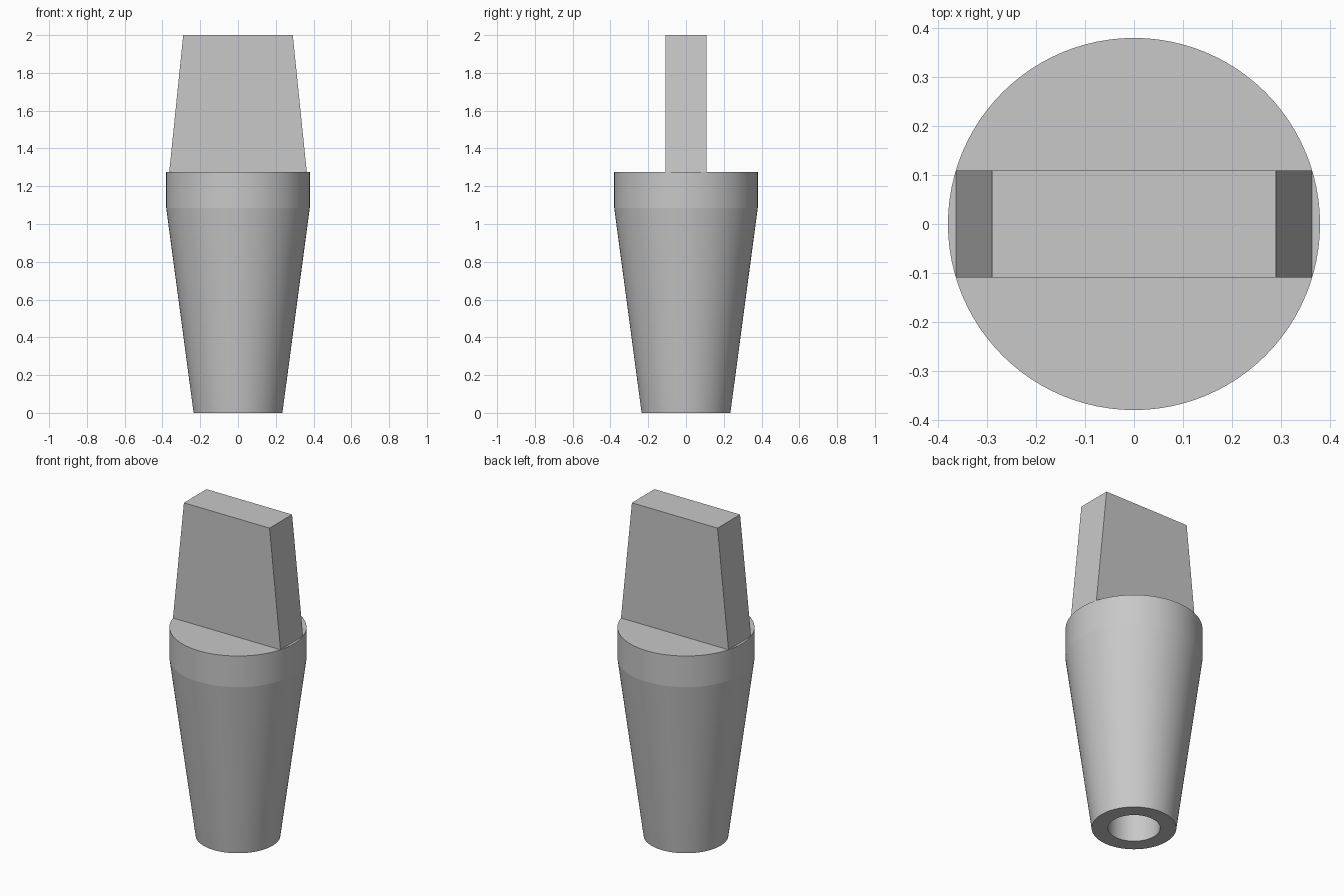
import bpy, bmesh, math

cube = bpy.data.objects.get("Cube")
if cube:
    bpy.data.objects.remove(cube, do_unlink=True)

# Single plain grey
grey = bpy.data.materials.new("plain_grey")
grey.use_nodes = True
colour = (0.58, 0.58, 0.58, 1.0)
grey.diffuse_color = colour
grey.node_tree.nodes["Principled BSDF"].inputs["Base Color"].default_value = colour


def finish(name, bm):
    """Turn a bmesh into a linked, coloured object."""
    bmesh.ops.recalc_face_normals(bm, faces=bm.faces)
    mesh = bpy.data.meshes.new(name)
    bm.to_mesh(mesh)
    bm.free()
    mesh.materials.append(grey)
    obj = bpy.data.objects.new(name, mesh)
    bpy.context.collection.objects.link(obj)
    return obj


# Tapered shank with a straight collar and a blind bore, spun from a profile
SEGMENTS = 96
profile = [(0, 1.275), (0.38, 1.275), (0.38, 1.085), (0.235, 0),
           (0.145, 0), (0.145, 0.65), (0, 0.65)]
bm = bmesh.new()
verts = [bm.verts.new((r, 0, z)) for r, z in profile]
edges = [bm.edges.new(pair) for pair in zip(verts, verts[1:])]
bmesh.ops.spin(bm, geom=verts + edges, cent=(0, 0, 0), axis=(0, 0, 1),
               angle=math.tau, steps=SEGMENTS)
bmesh.ops.remove_doubles(bm, verts=bm.verts, dist=0.0005)
shank = finish("tapered_shank", bm)
bpy.ops.object.select_all(action="DESELECT")
shank.select_set(True)
bpy.context.view_layer.objects.active = shank
bpy.ops.object.shade_smooth_by_angle(angle=math.radians(6))

# Flat tang standing on the collar, narrowing in width towards the top
bm = bmesh.new()
bmesh.ops.create_cube(bm, size=2)
for v in bm.verts:
    top = v.co.z > 0
    v.co.x *= 0.29 if top else 0.364
    v.co.y *= 0.109
    v.co.z = 2.0 if top else 1.275
finish("flat_tang", bm)
